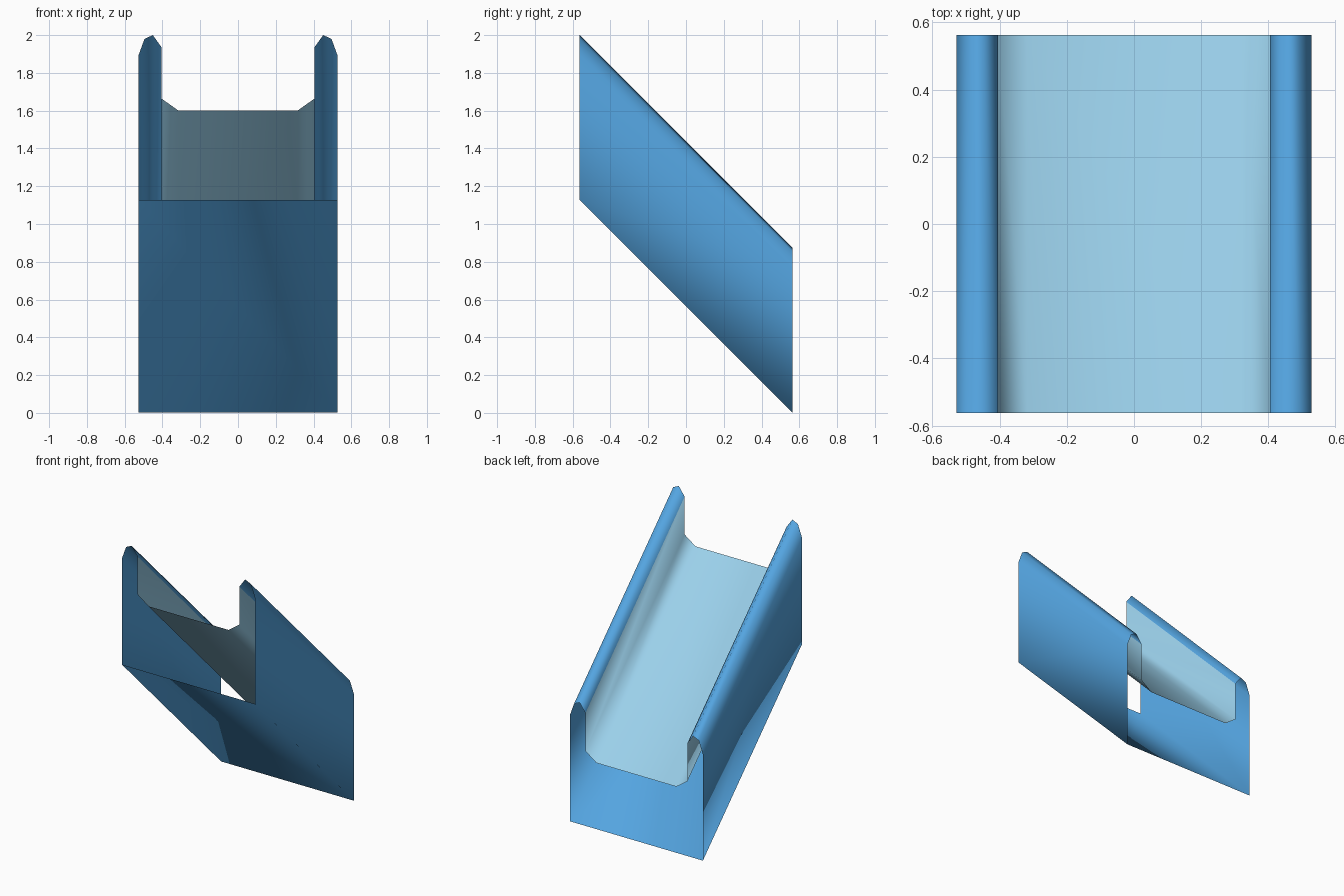
import bpy, bmesh

if "Cube" in bpy.data.objects:
    bpy.data.objects.remove(bpy.data.objects["Cube"])

Y, DROP = 0.5625, 1.125   # half length, fall from front to back


def material(name, colour):
    m = bpy.data.materials.new(name)
    m.diffuse_color = (*colour, 1)
    m.use_nodes = True
    m.node_tree.nodes["Principled BSDF"].inputs["Base Color"].default_value = m.diffuse_color
    return m


# Right half of the cross-section at the front end (x, z), bottom to bed
half = [(0.528, 1.127), (0.528, 1.889), (0.495, 1.98), (0.451, 2.0),
        (0.405, 1.936), (0.405, 1.664), (0.318, 1.602)]
profile = half + [(-x, z) for x, z in reversed(half)]
n = len(profile)

# Open-ended sheared tube: slide walls, rails, bed and underside
bm = bmesh.new()
front = [bm.verts.new((x, -Y, z)) for x, z in profile]
back = [bm.verts.new((x, Y, z - DROP)) for x, z in profile]
for i in range(n):
    j = (i + 1) % n
    face = bm.faces.new((front[i], front[j], back[j], back[i]))
    face.smooth = True
    # Paler bed between the two rails
    face.material_index = 1 if 4 <= i <= n - 6 else 0
# Point every face outward
bm.normal_update()
bm.faces.ensure_lookup_table()
if bm.faces[0].normal.x < 0:
    bmesh.ops.reverse_faces(bm, faces=bm.faces[:])

mesh = bpy.data.meshes.new("slide_chute")
bm.to_mesh(mesh)
bm.free()
mesh.materials.append(material("blue", (0.09, 0.38, 0.76)))
mesh.materials.append(material("pale_blue", (0.33, 0.64, 0.84)))
chute = bpy.data.objects.new("slide_chute", mesh)
bpy.context.collection.objects.link(chute)
